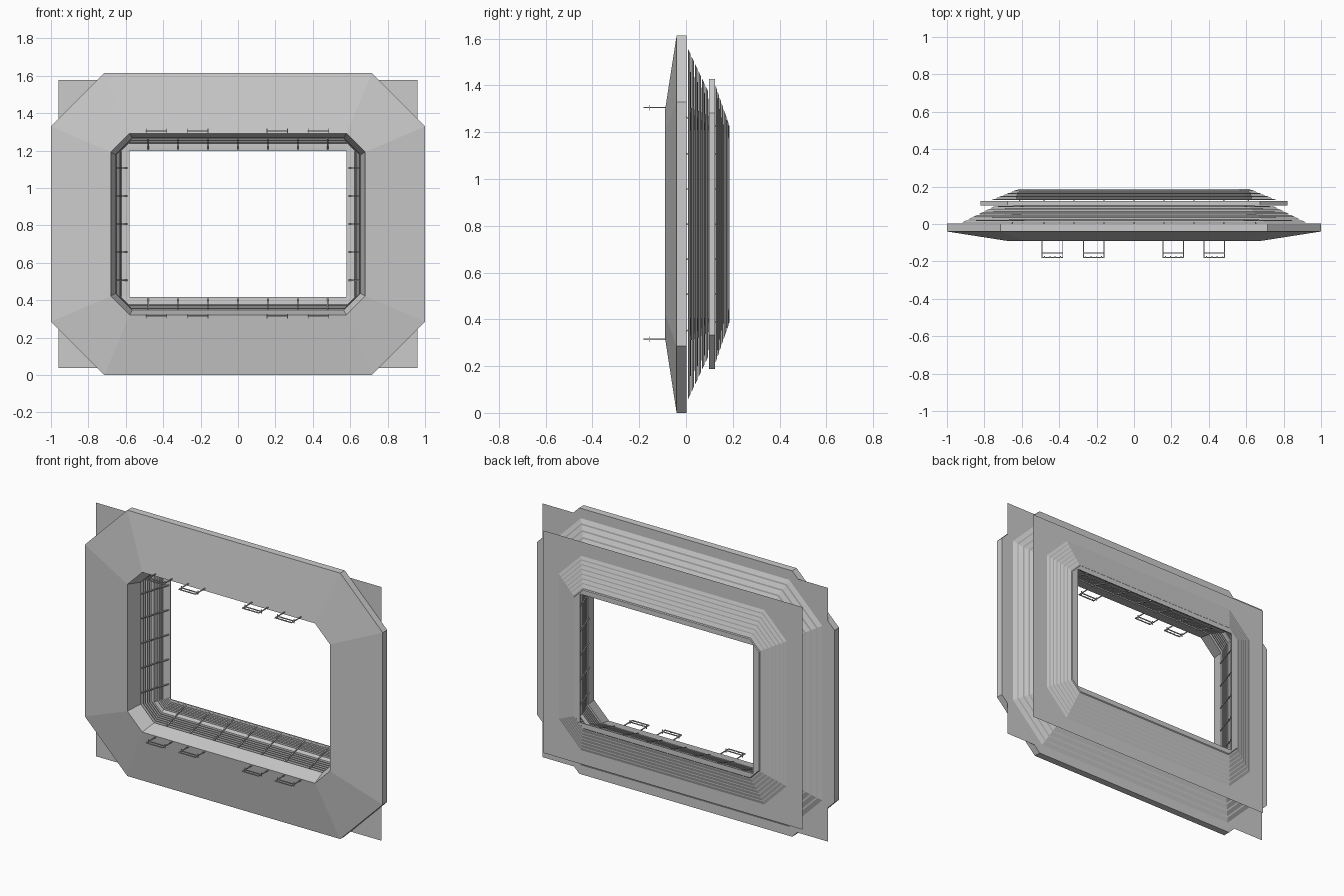
import bpy, bmesh
from mathutils import Vector

if "Cube" in bpy.data.objects:
    bpy.data.objects.remove(bpy.data.objects["Cube"])

ZC = 0.807  # height of the frame centre


def finish(name, bm):
    bmesh.ops.remove_doubles(bm, verts=bm.verts, dist=1e-5)
    bmesh.ops.recalc_face_normals(bm, faces=bm.faces)
    mesh = bpy.data.meshes.new(name)
    bm.to_mesh(mesh)
    bm.free()
    ob = bpy.data.objects.new(name, mesh)
    bpy.context.collection.objects.link(ob)
    return ob


def loop(hx, hz, c, y):
    """Rectangle with cut corners, as eight points."""
    q = [(hx, hz - c), (hx - c, hz), (c - hx, hz), (-hx, hz - c),
         (-hx, c - hz), (c - hx, -hz), (hx - c, -hz), (hx, c - hz)]
    return [(x, y, ZC + z) for x, z in q]


def ring(bm, sections, closed=True):
    """Sweep (half width, half height, corner cut, y) sections into a frame."""
    loops = [[bm.verts.new(p) for p in loop(*s)] for s in sections]
    pairs = list(zip(loops, loops[1:]))
    if closed:
        pairs.append((loops[-1], loops[0]))
    for a, b in pairs:
        for i in range(8):
            j = (i + 1) % 8
            bm.faces.new((a[i], a[j], b[j], b[i]))


def frame(name, sections, closed=True):
    bm = bmesh.new()
    ring(bm, sections, closed)
    return finish(name, bm)


def mix(a, b, t):
    return tuple(p + (q - p) * t for p, q in zip(a, b))


def bar(bm, a, b, r):
    """Square bar between two points."""
    a, b = Vector(a), Vector(b)
    d = b - a
    m = bmesh.ops.create_cube(bm, size=1)["verts"]
    rot = d.to_track_quat('Z', 'Y')
    for v in m:
        p = Vector((v.co.x * r, v.co.y * r, v.co.z * d.length))
        v.co = rot @ p + (a + b) / 2


# Bevelled front surround
frame("front_surround", [
    (1.0, 0.807, 0.285, -0.04), (0.68, 0.485, 0.10, -0.09),
    (0.655, 0.46, 0.09, 0.003), (1.0, 0.807, 0.285, 0.003)])

# Flat backing sheets
frame("large_backing_sheet", [(0.96, 0.77, 0, 0.007), (0.655, 0.46, 0.05, 0.007)], False)
frame("small_backing_sheet", [(0.87, 0.675, 0, 0.126), (0.62, 0.43, 0.03, 0.126)], False)

# Middle plate and rear rim
frame("middle_plate", [
    (0.82, 0.62, 0.145, 0.098), (0.82, 0.62, 0.145, 0.123),
    (0.625, 0.43, 0.04, 0.123), (0.63, 0.435, 0.05, 0.098)])
frame("rear_rim", [
    (0.625, 0.425, 0.063, 0.182), (0.62, 0.42, 0.06, 0.187),
    (0.58, 0.39, 0, 0.187), (0.58, 0.39, 0, 0.182)])


# Stacks of sloping louvre blades
def louvres(name, outer0, outer1, inner0, inner1, n):
    bm = bmesh.new()
    pitch = (outer1[3] - outer0[3]) / n
    for i in range(n):
        o, k = mix(outer0, outer1, i / n), mix(inner0, inner1, (i + 1) / n)
        o2 = mix(outer0, outer1, (i + 0.75) / n)
        k2 = k[:3] + (k[3] - pitch * 0.3,)
        ring(bm, [o, o2, k, k2])
    finish(name, bm)


louvres("front_louvres", (0.92, 0.75, 0.22, 0.008), (0.74, 0.56, 0.13, 0.098),
        (0.655, 0.46, 0.09, 0.008), (0.63, 0.435, 0.05, 0.098), 6)
louvres("rear_louvres", (0.765, 0.59, 0.15, 0.127), (0.625, 0.425, 0.06, 0.184),
        (0.625, 0.43, 0.04, 0.127), (0.59, 0.397, 0.015, 0.184), 7)

# Thin spacer rods inside the opening
bm = bmesh.new()
for s in (-1, 1):
    for i in range(5):
        z = ZC + (i - 2) * 0.15
        bar(bm, (s * 0.652, 0.0, z), (s * 0.592, 0.184, z), 0.006)
    for i in range(7):
        x = (i - 3) * 0.16
        bar(bm, (x, 0.0, ZC + s * 0.457), (x, 0.184, ZC + s * 0.40), 0.006)
finish("spacer_rods", bm)

# Wire clips along the top and bottom of the opening
bm = bmesh.new()
for z in (0.315, 1.305):
    for x in (-0.436, -0.216, 0.21, 0.43):
        for s in (-0.055, 0.055):
            bar(bm, (x + s, -0.08, z), (x + s, -0.181, z), 0.005)
            bar(bm, (x + s, -0.155, z - 0.012), (x + s, -0.155, z + 0.012), 0.004)
        for y in (-0.155, -0.179):
            bar(bm, (x - 0.055, y, z), (x + 0.055, y, z), 0.005)
        for i in range(4):
            t = x + (i - 1.5) * 0.028
            bar(bm, (t, -0.172, z), (t, -0.181, z), 0.005)
finish("wire_clips", bm)
